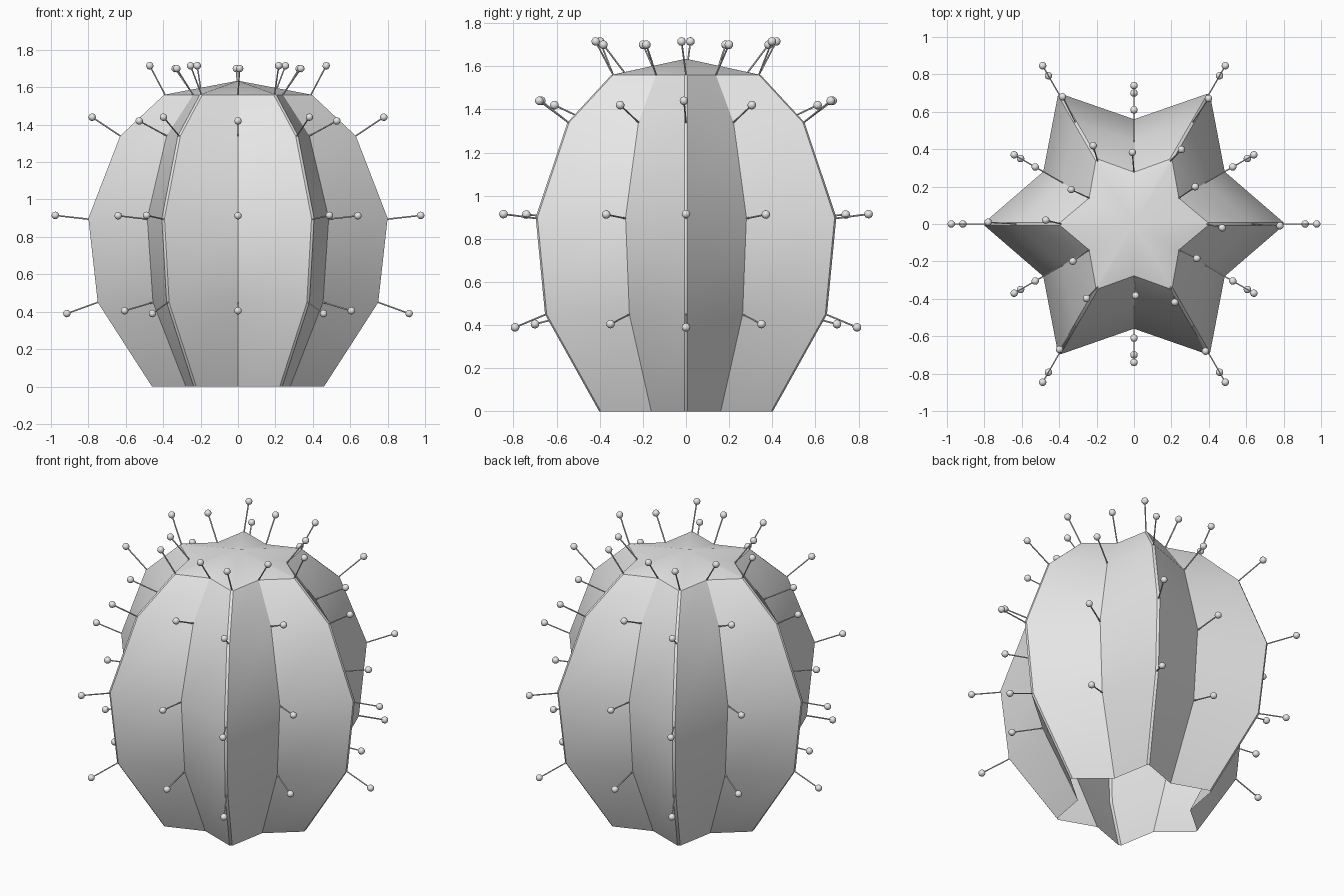
import bpy, bmesh, math
from mathutils import Vector, Matrix

if "Cube" in bpy.data.objects:
    bpy.data.objects.remove(bpy.data.objects["Cube"])

grey = bpy.data.materials.new("soft grey")
grey.diffuse_color = (0.8, 0.8, 0.8, 1)
grey.use_nodes = True
grey.node_tree.nodes["Principled BSDF"].inputs["Base Color"].default_value = grey.diffuse_color

RIBS = 6
# (height, ridge radius, valley radius) from the open base upward
PROFILE = [(0.0, 0.46, 0.322), (0.45, 0.75, 0.525), (0.9, 0.80, 0.56),
           (1.34, 0.63, 0.441), (1.56, 0.395, 0.277)]
TOP = 1.635
CREST = 0.008  # half width of the narrow strip along each ridge


def polar(r, angle, z, side=0.0):
    c, s = math.cos(angle), math.sin(angle)
    return Vector((r * c - side * s, r * s + side * c, z))


def make_object(name, bm):
    mesh = bpy.data.meshes.new(name)
    bm.to_mesh(mesh)
    bm.free()
    mesh.materials.append(grey)
    obj = bpy.data.objects.new(name, mesh)
    bpy.context.collection.objects.link(obj)
    bpy.ops.object.select_all(action='DESELECT')
    obj.select_set(True)
    bpy.context.view_layer.objects.active = obj
    bpy.ops.object.shade_smooth_by_angle(angle=math.radians(30))
    return obj


# Ribbed body: star-shaped rings, open at the bottom and closed by a peak
bm = bmesh.new()
rings = []
for z, ridge, valley in PROFILE:
    ring = []
    for i in range(RIBS):
        a = i * math.tau / RIBS
        ring.append(bm.verts.new(polar(ridge, a, z, -CREST)))
        ring.append(bm.verts.new(polar(ridge, a, z, CREST)))
        ring.append(bm.verts.new(polar(valley, a + math.pi / RIBS, z)))
    rings.append(ring)
n = RIBS * 3
for low, high in zip(rings, rings[1:]):
    for i in range(n):
        j = (i + 1) % n
        bm.faces.new((low[i], low[j], high[j], high[i]))
peak = bm.verts.new((0, 0, TOP))
for i in range(n):
    bm.faces.new((rings[-1][i], rings[-1][(i + 1) % n], peak))
make_object("ribbed_body", bm)

# Spines: (root radius, root z, tip radius, tip z, sideways lean in degrees)
RIDGE_SPINES = [(0.75, 0.45, 0.915, 0.39, 0), (0.80, 0.895, 0.977, 0.915, 0),
                (0.63, 1.34, 0.78, 1.44, -0.7), (0.39, 1.56, 0.472, 1.715, -2.5)]
VALLEY_SPINES = [(0.525, 0.45, 0.70, 0.405, 0), (0.56, 0.895, 0.74, 0.913, 0),
                 (0.44, 1.34, 0.61, 1.42, 0), (0.277, 1.56, 0.383, 1.70, 1.3)]

spines, knobs = bmesh.new(), bmesh.new()
for k in range(RIBS * 2):
    a = k * math.pi / RIBS
    for r0, z0, r1, z1, lean in (VALLEY_SPINES if k % 2 else RIDGE_SPINES):
        root, tip = polar(r0, a, z0), polar(r1, a + math.radians(lean), z1)
        axis = tip - root
        turn = axis.to_track_quat('Z', 'Y').to_matrix().to_4x4()
        bmesh.ops.create_cone(spines, cap_ends=True, segments=6, radius1=0.004,
                              radius2=0.004, depth=axis.length,
                              matrix=Matrix.Translation((root + tip) / 2) @ turn)
        bmesh.ops.create_uvsphere(knobs, u_segments=12, v_segments=8, radius=0.02,
                                  matrix=Matrix.Translation(tip) @ turn)
make_object("spines", spines)
make_object("spine_knobs", knobs)
